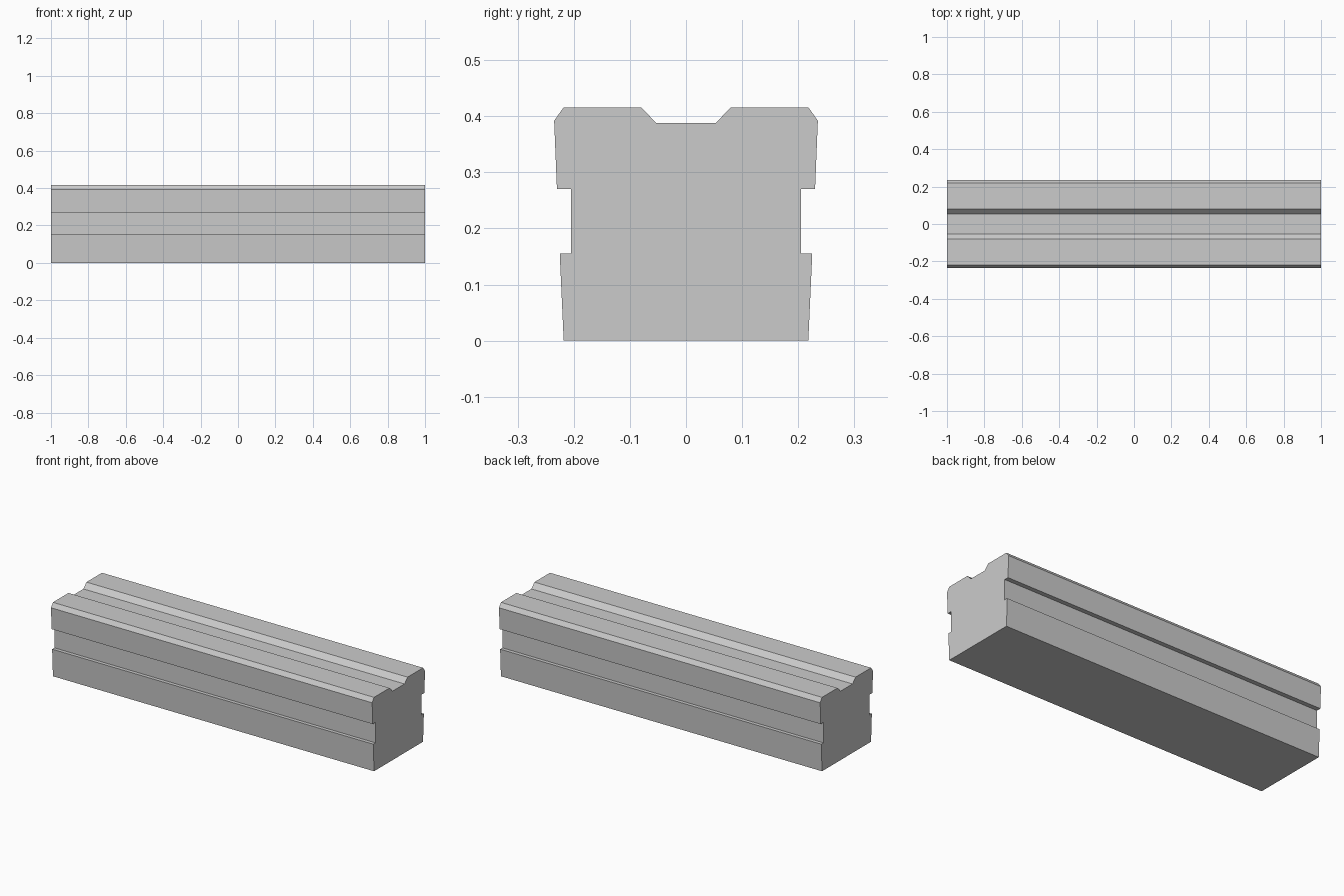
import bpy
import bmesh

cube = bpy.data.objects.get("Cube")
if cube:
    bpy.data.objects.remove(cube, do_unlink=True)

LENGTH = 2.0

# Plain grey concrete
grey = bpy.data.materials.new("concrete_grey")
grey.use_nodes = True
colour = (0.6, 0.6, 0.6, 1.0)
grey.diffuse_color = colour
grey.node_tree.nodes["Principled BSDF"].inputs["Base Color"].default_value = colour

# Half cross-section (y, z): tapered side, side slot, chamfer, top channel
half = [
    (0.218, 0.0), (0.225, 0.155), (0.205, 0.155), (0.205, 0.27), (0.23, 0.27),
    (0.235, 0.392), (0.218, 0.416), (0.08, 0.416), (0.053, 0.388),
]
profile = half + [(-y, z) for y, z in reversed(half)]

# Grooved beam: mirrored profile extruded along x
bm = bmesh.new()
end = bm.faces.new([bm.verts.new((-LENGTH / 2, y, z)) for y, z in profile])
extruded = bmesh.ops.extrude_face_region(bm, geom=[end], use_keep_orig=True)
moved = [v for v in extruded["geom"] if isinstance(v, bmesh.types.BMVert)]
bmesh.ops.translate(bm, verts=moved, vec=(LENGTH, 0, 0))
bmesh.ops.recalc_face_normals(bm, faces=bm.faces)

mesh = bpy.data.meshes.new("grooved_beam")
bm.to_mesh(mesh)
bm.free()
mesh.materials.append(grey)
beam = bpy.data.objects.new("grooved_beam", mesh)
bpy.context.collection.objects.link(beam)
